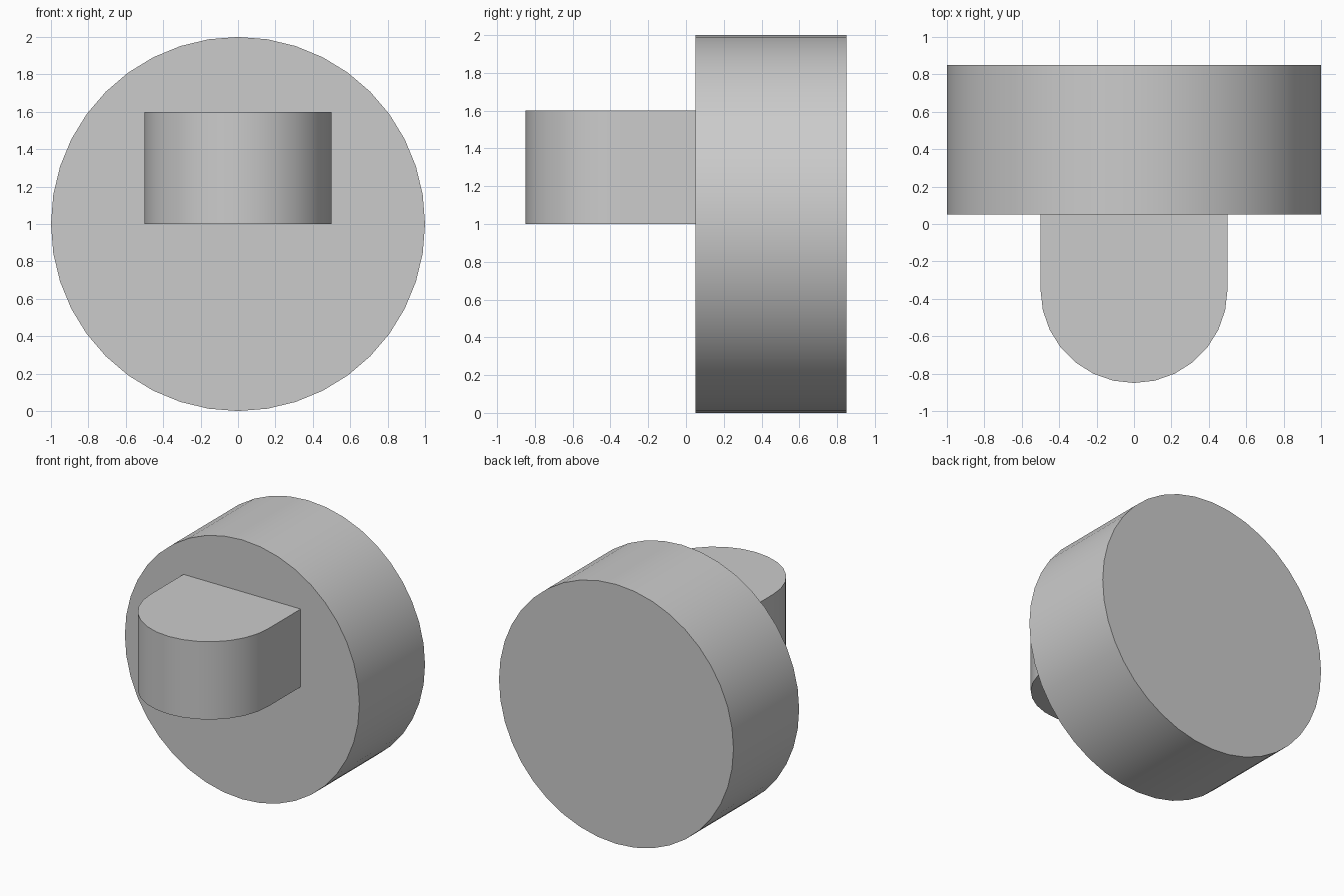
import bpy, bmesh
from math import sin, cos, pi
from mathutils import Vector

if "Cube" in bpy.data.objects:
    bpy.data.objects.remove(bpy.data.objects["Cube"])


def extrude_profile(name, points, direction):
    """Solid prism from a closed outline, smooth on its curved sides."""
    bm = bmesh.new()
    face = bm.faces.new([bm.verts.new(p) for p in points])
    top = bmesh.ops.extrude_face_region(bm, geom=[face], use_keep_orig=True)
    moved = [v for v in top["geom"] if isinstance(v, bmesh.types.BMVert)]
    bmesh.ops.translate(bm, verts=moved, vec=Vector(direction))
    bmesh.ops.recalc_face_normals(bm, faces=bm.faces)
    mesh = bpy.data.meshes.new(name)
    bm.to_mesh(mesh)
    bm.free()
    obj = bpy.data.objects.new(name, mesh)
    bpy.context.collection.objects.link(obj)
    bpy.ops.object.select_all(action='DESELECT')
    obj.select_set(True)
    bpy.context.view_layer.objects.active = obj
    bpy.ops.object.shade_smooth_by_angle(angle=pi / 6)
    return obj


FRONT, BACK = 0.05, 0.85

# Upright round disc, axis along y
SIDES = 40
disc = [(sin(2 * pi * i / SIDES), FRONT, 1 + cos(2 * pi * i / SIDES))
        for i in range(SIDES)]
extrude_profile("round_disc", disc, (0, BACK - FRONT, 0))

# Ledge with a half-round nose, flat against the disc face
R, SEG, NOSE_Y = 0.5, 14, -0.35
ledge = [(-R, FRONT, 1)]
ledge += [(-R * cos(pi * i / SEG), NOSE_Y - R * sin(pi * i / SEG), 1)
          for i in range(SEG + 1)]
ledge.append((R, FRONT, 1))
extrude_profile("rounded_ledge", ledge, (0, 0, 0.6))
